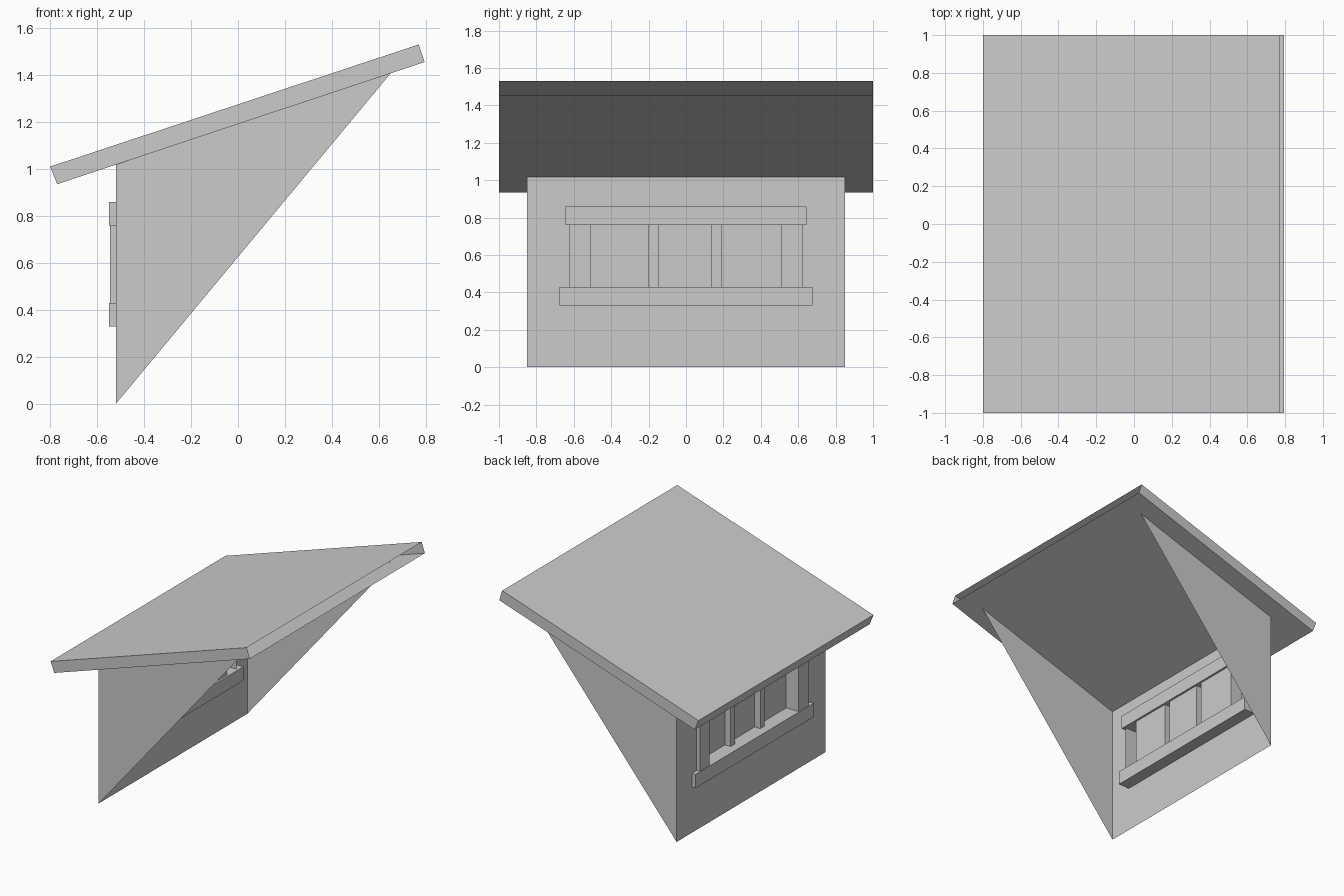
import bpy
import bmesh

cube = bpy.data.objects.get("Cube")
if cube:
    bpy.data.objects.remove(cube)

grey = bpy.data.materials.new("plain_grey")
grey.use_nodes = True
colour = (0.6, 0.6, 0.6, 1)
grey.diffuse_color = colour
grey.node_tree.nodes["Principled BSDF"].inputs["Base Color"].default_value = colour


def make(name, polygons):
    """One flat-shaded object from a few polygons, welded together."""
    bm = bmesh.new()
    for points in polygons:
        bm.faces.new([bm.verts.new(p) for p in points])
    bmesh.ops.remove_doubles(bm, verts=bm.verts, dist=0.0001)
    mesh = bpy.data.meshes.new(name)
    bm.to_mesh(mesh)
    bm.free()
    mesh.materials.append(grey)
    obj = bpy.data.objects.new(name, mesh)
    bpy.context.collection.objects.link(obj)
    return obj


def facing(x, y0, y1, z0, z1):
    """Rectangle facing -x."""
    return [(x, y1, z0), (x, y0, z0), (x, y0, z1), (x, y1, z1)]


def across(y, x0, x1, z0, z1, side):
    """Rectangle facing along y, towards the given side."""
    quad = [(x0, y, z0), (x1, y, z0), (x1, y, z1), (x0, y, z1)]
    return quad if side < 0 else quad[::-1]


def bar(name, x0, x1, half_width, z0, z1):
    """Solid bar running along y."""
    bpy.ops.mesh.primitive_cube_add(size=1, location=((x0 + x1) / 2, 0, (z0 + z1) / 2))
    obj = bpy.context.object
    obj.name = name
    for v in obj.data.vertices:
        v.co.x *= x1 - x0
        v.co.y *= 2 * half_width
        v.co.z *= z1 - z0
    obj.data.materials.append(grey)


# Sloping roof slab, left open at its high end
section = [(0.77, 1.53), (-0.80, 1.01), (-0.77, 0.935), (0.795, 1.455)]
roof = [[(x, -1, z) for x, z in section], [(x, 1, z) for x, z in reversed(section)]]
for (xa, za), (xb, zb) in zip(section, section[1:]):
    roof.append([(xa, -1, za), (xa, 1, za), (xb, 1, zb), (xb, -1, zb)])
make("roof", roof)

# Thin triangular side walls
WALL, EAVE, HALF = -0.52, 1.018, 0.85
for name, side in (("right_side_wall", -1), ("left_side_wall", 1)):
    tri = [(WALL, side * HALF, 0), (0.65, side * HALF, 1.407), (WALL, side * HALF, EAVE)]
    make(name, [tri if side < 0 else tri[::-1]])

# Window wall with its opening
LOW, HIGH, OUTER, INNER = 0.43, 0.76, 0.62, 0.51
make("window_wall", [
    facing(WALL, -HALF, HALF, 0, LOW),
    facing(WALL, -HALF, HALF, HIGH, EAVE),
    facing(WALL, -HALF, -OUTER, LOW, HIGH),
    facing(WALL, OUTER, HALF, LOW, HIGH),
])

# Sill and lintel
bar("window_sill", -0.55, -0.43, 0.675, 0.33, LOW)
bar("window_lintel", -0.55, -0.43, 0.645, HIGH, 0.86)

# Jambs and mullions are channels open to the inside
GLASS = -0.445


def channel(name, front, y0, y1):
    make(name, [
        facing(front, y0, y1, LOW, HIGH),
        across(y0, front, GLASS, LOW, HIGH, -1),
        across(y1, front, GLASS, LOW, HIGH, 1),
    ])


channel("right_jamb", -0.545, -OUTER, -INNER)
channel("left_jamb", -0.545, INNER, OUTER)
channel("right_mullion", -0.49, -0.2, -0.15)
channel("left_mullion", -0.49, 0.14, 0.19)

# Three panes
for name, y0, y1 in (("right_pane", -INNER, -0.2),
                     ("middle_pane", -0.15, 0.14),
                     ("left_pane", 0.19, INNER)):
    make(name, [facing(GLASS, y0, y1, LOW, HIGH)])
